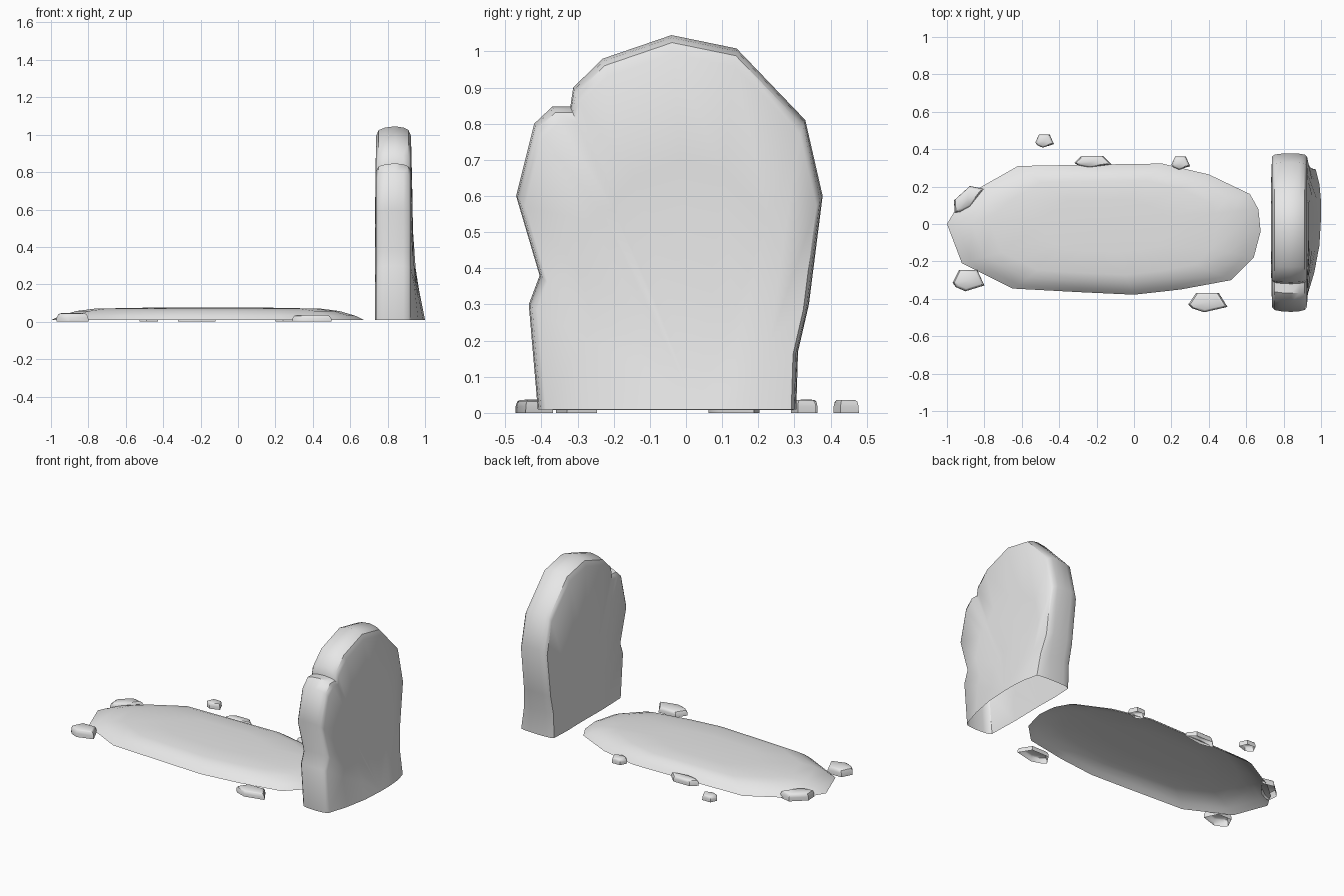
import bpy
import bmesh
from math import cos, sin, radians

cube = bpy.data.objects.get("Cube")
if cube:
    bpy.data.objects.remove(cube, do_unlink=True)

# One weathered grey stone colour
GREY = (0.8, 0.8, 0.8, 1)
stone = bpy.data.materials.new("stone_grey")
stone.use_nodes = True
stone.diffuse_color = GREY
stone.node_tree.nodes["Principled BSDF"].inputs["Base Color"].default_value = GREY


def loft(name, rings, closed):
    """Skin rings of points; a ring holding a single point is a pole."""
    bm = bmesh.new()
    rows = [[bm.verts.new(p) for p in ring] for ring in rings]
    for a, b in zip(rows, rows[1:]):
        n = max(len(a), len(b))
        for i in range(n if closed else n - 1):
            j = (i + 1) % n
            corners = [a[i % len(a)], a[j % len(a)], b[j % len(b)], b[i % len(b)]]
            bm.faces.new(list(dict.fromkeys(corners)))
    bmesh.ops.recalc_face_normals(bm, faces=bm.faces[:])
    mesh = bpy.data.meshes.new(name)
    bm.to_mesh(mesh)
    bm.free()
    mesh.materials.append(stone)
    obj = bpy.data.objects.new(name, mesh)
    bpy.context.collection.objects.link(obj)
    bpy.ops.object.select_all(action='DESELECT')
    obj.select_set(True)
    bpy.context.view_layer.objects.active = obj
    bpy.ops.object.shade_smooth_by_angle(angle=radians(40))
    return obj


# Headstone: chipped arch outline (y, z), shrunk toward the middle of its foot
arch = [(-.41, .01), (-.435, .3), (-.405, .38), (-.47, .6), (-.42, .8),
        (-.37, .847), (-.32, .847), (-.312, .9), (-.23, .98), (-.04, 1.045),
        (.14, 1.008), (.33, .81), (.378, .6), (.34, .3), (.31, .17), (.305, .01)]
FOOT_Y, FOOT_Z = .03, .01


def arch_ring(scale, x, flare):
    ring = []
    for y, z in arch if scale else [(FOOT_Y, FOOT_Z)]:
        y = FOOT_Y + (y - FOOT_Y) * scale
        z = FOOT_Z + (z - FOOT_Z) * scale
        # the outer face swells out at the foot
        swell = max(0, 1 - (z - FOOT_Z) / .3) * max(0, 1 - ((y - .05) / .42) ** 2)
        ring.append((x + flare * swell, y, z))
    return ring


sections = [(0, .735, 0), (.5, .732, 0), (.95, .738, 0), (.98, .752, 0),
            (.993, .785, 0), (1, .84, 0), (.993, .885, 0), (.98, .912, .05),
            (.95, .925, .07), (.66, .932, .07), (.33, .932, .07), (0, .93, .07)]
loft("headstone", [arch_ring(*s) for s in sections], False)

# Grave mound: long oval outline (x, y) with a low domed top
oval = [(-1, 0), (-.94, .1), (-.85, .18), (-.62, .31), (-.2, .318), (.15, .323),
        (.4, .265), (.62, .16), (.665, .08), (.677, -.04), (.64, -.18),
        (.52, -.3), (.25, -.35), (0, -.378), (-.3, -.364), (-.65, -.345),
        (-.8, -.27), (-.92, -.21)]
MID_X = -.16
dome = [(1, .008), (.94, .032), (.84, .057), (.72, .07), (.4, .075), (0, .077)]
loft("grave_mound",
     [[(MID_X + (x - MID_X) * s, y * s, z) for x, y in (oval if s else oval[:1])]
      for s, z in dome], True)

# Pebbles: one chipped outline, placed, sized and turned around the mound
chip = [(-1, -.2), (-.6, 1), (.55, 1), (1, -.45), (-.2, -1), (-.8, -.6)]
layers = [(1, 0), (.99, .5), (.9, .87), (.75, 1), (0, 1.03)]


def pebble(name, x, y, half_x, half_y, height, turn=0):
    c, s = cos(radians(turn)), sin(radians(turn))
    rings = []
    for scale, level in layers:
        points = [(px * half_x * scale, py * half_y * scale) for px, py in chip]
        rings.append([(x + u * c - v * s, y + u * s + v * c, level * height)
                      for u, v in (points if scale else points[:1])])
    loft(name, rings, True)


pebble("pebble_back_far", -.478, .443, .05, .035, .035)
pebble("pebble_back_middle", -.22, .333, .1, .031, .036)
pebble("pebble_back_near", .25, .325, .05, .035, .035)
pebble("pebble_end_back", -.89, .135, .1, .042, .046, 42)
pebble("pebble_end_front", -.885, -.303, .085, .057, .045)
pebble("pebble_front", .395, -.42, .105, .052, .036)
